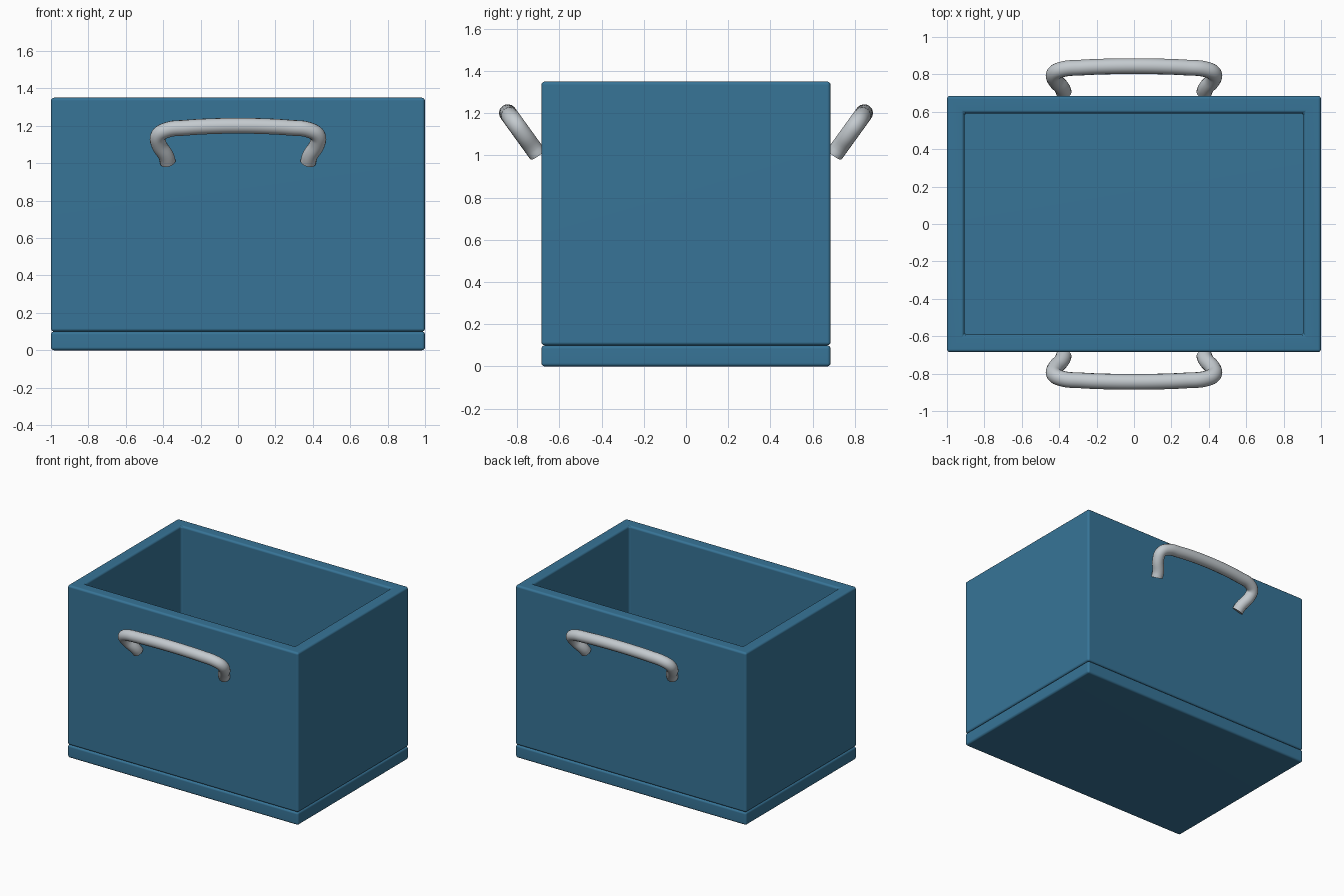
import bpy, bmesh
from math import radians
from mathutils import Vector

if "Cube" in bpy.data.objects:
    bpy.data.objects.remove(bpy.data.objects["Cube"], do_unlink=True)

HALF_X, HALF_Y, WALL = 1.0, 0.685, 0.093
BASE_TOP, HEIGHT = 0.1, 1.35


def material(name, color):
    mat = bpy.data.materials.new(name)
    mat.use_nodes = True
    mat.diffuse_color = color
    mat.node_tree.nodes["Principled BSDF"].inputs["Base Color"].default_value = color
    return mat


blue = material("steel blue", (0.038, 0.175, 0.31, 1))
grey = material("light grey metal", (0.55, 0.59, 0.62, 1))


def activate(obj):
    bpy.ops.object.select_all(action="DESELECT")
    obj.select_set(True)
    bpy.context.view_layer.objects.active = obj


def box_part(name, bottom, top, hollow):
    """Bevelled slab, or an open ring of four walls."""
    bm = bmesh.new()
    bmesh.ops.create_cube(bm, size=1)
    for v in bm.verts:
        v.co = Vector((v.co.x * 2 * HALF_X, v.co.y * 2 * HALF_Y,
                       top if v.co.z > 0 else bottom))
    bm.normal_update()
    if hollow:
        caps = [f for f in bm.faces if abs(f.normal.z) > 0.9]
        bmesh.ops.inset_individual(bm, faces=caps, thickness=WALL,
                                   use_even_offset=True)
        bmesh.ops.bridge_loops(bm, edges=[e for f in caps for e in f.edges])
        bmesh.ops.delete(bm, geom=caps, context="FACES_ONLY")
        bmesh.ops.recalc_face_normals(bm, faces=bm.faces)
    mesh = bpy.data.meshes.new(name)
    bm.to_mesh(mesh)
    bm.free()
    obj = bpy.data.objects.new(name, mesh)
    bpy.context.collection.objects.link(obj)
    mesh.materials.append(blue)
    bevel = obj.modifiers.new("soft edges", "BEVEL")
    bevel.width = 0.016
    bevel.segments = 3
    bevel.limit_method = "ANGLE"
    activate(obj)
    bpy.ops.object.modifier_apply(modifier=bevel.name)
    bpy.ops.object.shade_smooth_by_angle(angle=radians(35))
    # Keep the large faces flat while the rounded edges stay smooth
    flat = obj.modifiers.new("flat faces", "WEIGHTED_NORMAL")
    flat.keep_sharp = True
    bpy.ops.object.modifier_apply(modifier=flat.name)


# Base slab and the walls standing on it
box_part("base_slab", 0, BASE_TOP, False)
box_part("box_walls", BASE_TOP, HEIGHT, True)

# Handle outline: sideways position and distance up the sloping plane
half = [(0.375, 0.0), (0.384, 0.04), (0.425, 0.125), (0.425, 0.178),
        (0.38, 0.213), (0.28, 0.228), (0.14, 0.238)]
outline = half + [(0, 0.241)] + [(-x, u) for x, u in reversed(half)]
slope = Vector((0, 0.585, 0.81))
foot = Vector((0, 0.703, 1.005))


def handle(name, side):
    curve = bpy.data.curves.new(name, "CURVE")
    curve.dimensions = "3D"
    curve.bevel_depth = 0.042
    curve.bevel_resolution = 6
    curve.resolution_u = 6
    curve.use_fill_caps = True
    spline = curve.splines.new("BEZIER")
    spline.bezier_points.add(len(outline) - 1)
    for point, (x, u) in zip(spline.bezier_points, outline):
        p = foot + slope * u
        point.co = (x, side * p.y, p.z)
        point.handle_left_type = point.handle_right_type = "AUTO"
    obj = bpy.data.objects.new(name, curve)
    bpy.context.collection.objects.link(obj)
    curve.materials.append(grey)
    activate(obj)
    bpy.ops.object.convert(target="MESH")
    bpy.ops.object.shade_smooth_by_angle(angle=radians(40))


# Front and back handles
handle("front_handle", -1)
handle("back_handle", 1)
